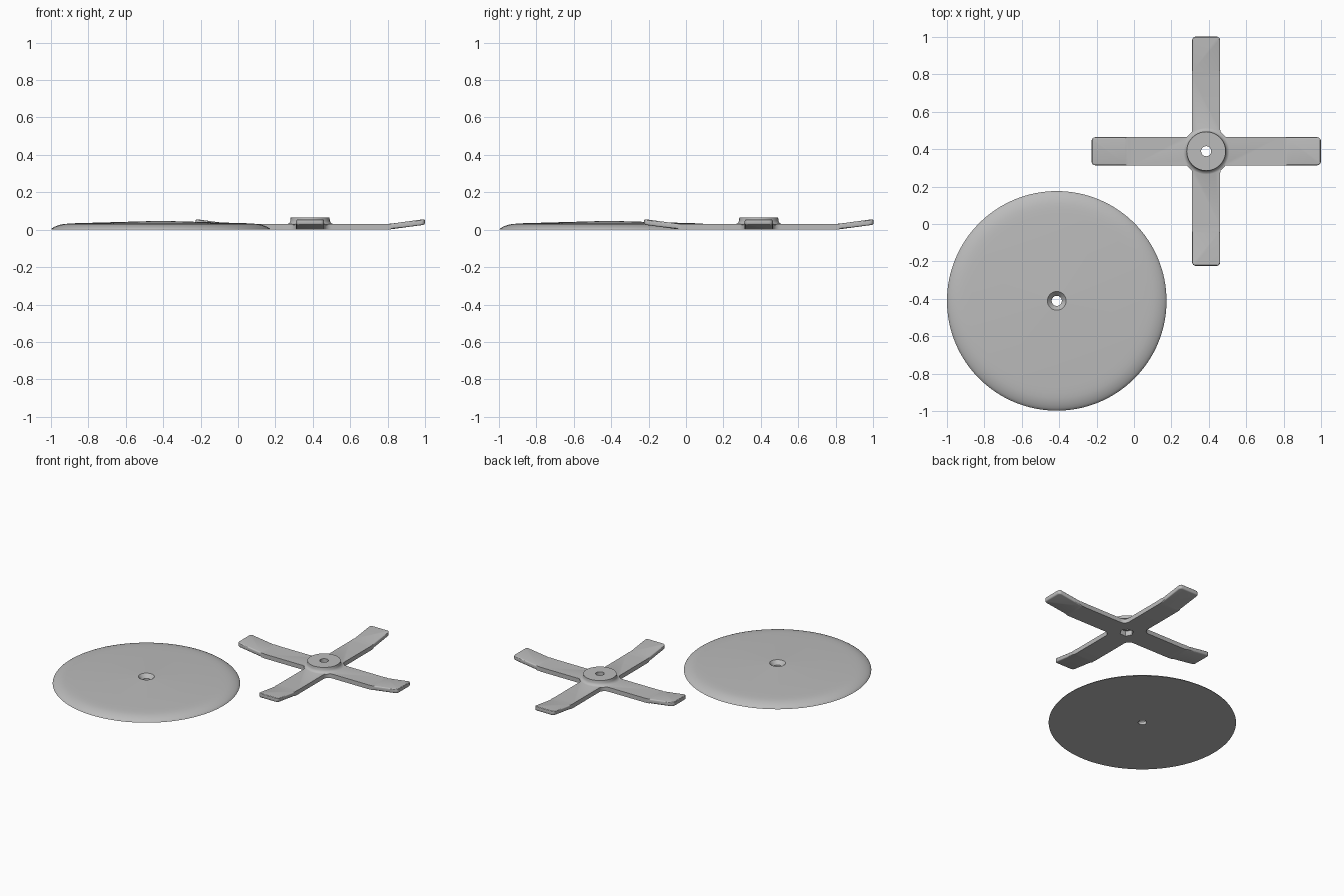
import bpy, bmesh, math
from mathutils import Vector

if "Cube" in bpy.data.objects:
    bpy.data.objects.remove(bpy.data.objects["Cube"])

grey = bpy.data.materials.new("grey plastic")
grey.diffuse_color = (0.5, 0.5, 0.5, 1)
grey.use_nodes = True
grey.node_tree.nodes["Principled BSDF"].inputs["Base Color"].default_value = grey.diffuse_color
HUB = (0.386, 0.389)      # centre of the cross
DISC = (-0.413, -0.411)   # centre of the disc


def make(name, bm, centre):
    bmesh.ops.recalc_face_normals(bm, faces=bm.faces)
    me = bpy.data.meshes.new(name)
    bm.to_mesh(me)
    bm.free()
    me.materials.append(grey)
    ob = bpy.data.objects.new(name, me)
    ob.location = (*centre, 0)
    bpy.context.collection.objects.link(ob)
    return ob


def lathe(name, profile, centre, n, closed=True):
    """Spin a (radius, z) profile; close it into a ring or cap both ends."""
    bm = bmesh.new()
    rings = [[bm.verts.new((r * math.cos(2 * math.pi * i / n),
                            r * math.sin(2 * math.pi * i / n), z))
              for i in range(n)] for r, z in profile]
    pairs = list(zip(rings, rings[1:]))
    if closed:
        pairs.append((rings[-1], rings[0]))
    else:
        bm.faces.new(rings[0])
        bm.faces.new(rings[-1])
    for a, b in pairs:
        for i in range(n):
            j = (i + 1) % n
            bm.faces.new((a[i], a[j], b[j], b[i]))
    return make(name, bm, centre)


def arc(cx, cy, r, a0, a1, n=6):
    return [Vector((cx + r * math.cos(math.radians(a0 + (a1 - a0) * i / n)),
                    cy + r * math.sin(math.radians(a0 + (a1 - a0) * i / n)), 0))
            for i in range(n + 1)]


def smooth(ob):
    bpy.ops.object.select_all(action='DESELECT')
    ob.select_set(True)
    bpy.context.view_layer.objects.active = ob
    bpy.ops.object.shade_smooth_by_angle(angle=math.radians(30))


def boolean(ob, other, operation):
    mod = ob.modifiers.new("bool", 'BOOLEAN')
    mod.object, mod.operation, mod.solver = other, operation, 'EXACT'
    bpy.context.view_layer.objects.active = ob
    bpy.ops.object.modifier_apply(modifier=mod.name)
    bpy.data.objects.remove(other)


# Shallow domed disc with a countersunk hole
disc = lathe("domed_disc", [
    (0.027, 0), (0.587, 0), (0.583, 0.006), (0.573, 0.013), (0.558, 0.02),
    (0.54, 0.026), (0.52, 0.03), (0.495, 0.0325), (0.46, 0.0345), (0.3, 0.039),
    (0.05, 0.046), (0.027, 0.02)], DISC, 128)
smooth(disc)

# Cross plan: rounded arm tips and filleted inner corners
L, W, T, TIP, FIL, BEND = 0.613, 0.075, 0.03, 0.02, 0.04, 0.415
quarter = (arc(L - TIP, -W + TIP, TIP, -90, 0) + arc(L - TIP, W - TIP, TIP, 0, 90)
           + arc(W + FIL, W + FIL, FIL, 270, 180))
outline = []
for k in range(4):
    c, s = round(math.cos(k * math.pi / 2)), round(math.sin(k * math.pi / 2))
    outline += [Vector((c * p.x - s * p.y, s * p.x + c * p.y, 0)) for p in quarter]
bm = bmesh.new()
base = bm.faces.new([bm.verts.new(p) for p in outline])
ext = bmesh.ops.extrude_face_region(bm, geom=[base])
for v in ext["geom"]:
    if isinstance(v, bmesh.types.BMVert):
        v.co.z = T
# Cuts where each arm bends upward
for d in ((1, 0, 0), (-1, 0, 0), (0, 1, 0), (0, -1, 0)):
    for reach in (BEND - 0.02, BEND, BEND + 0.02):
        bmesh.ops.bisect_plane(bm, geom=bm.verts[:] + bm.edges[:] + bm.faces[:],
                               plane_co=Vector(d) * reach, plane_no=d)
bmesh.ops.recalc_face_normals(bm, faces=bm.faces)
# Rounded rims on the raised tips
rims = [e for e in bm.edges
        if abs(e.verts[0].co.z - e.verts[1].co.z) < 1e-5
        and e.calc_face_angle(0) > 1
        and all(max(abs(v.co.x), abs(v.co.y)) > BEND + 0.01 for v in e.verts)]
bmesh.ops.bevel(bm, geom=rims, offset=0.008, segments=3, profile=0.5, affect='EDGES')
# Lift the tips
for v in bm.verts:
    r = max(abs(v.co.x), abs(v.co.y))
    v.co.z += 0.135 * max(0, r - BEND) + (0.001 if abs(r - BEND) < 1e-4 else 0)
cross = make("cross_arms", bm, HUB)

# Raised hub with a flared foot, then the bolt hole and hexagonal nut pocket
boolean(cross, lathe("hub", [(0.09, 0.01), (0.128, 0.0285), (0.118, 0.032),
                             (0.11, 0.038), (0.105, 0.047), (0.104, 0.065)],
                     HUB, 64, False), 'UNION')
boolean(cross, lathe("bolt_hole", [(0.027, -0.1), (0.027, 0.1)], HUB, 32, False),
        'DIFFERENCE')
boolean(cross, lathe("nut_pocket", [(0.044, -0.1), (0.044, 0.035)], HUB, 6, False),
        'DIFFERENCE')
smooth(cross)
